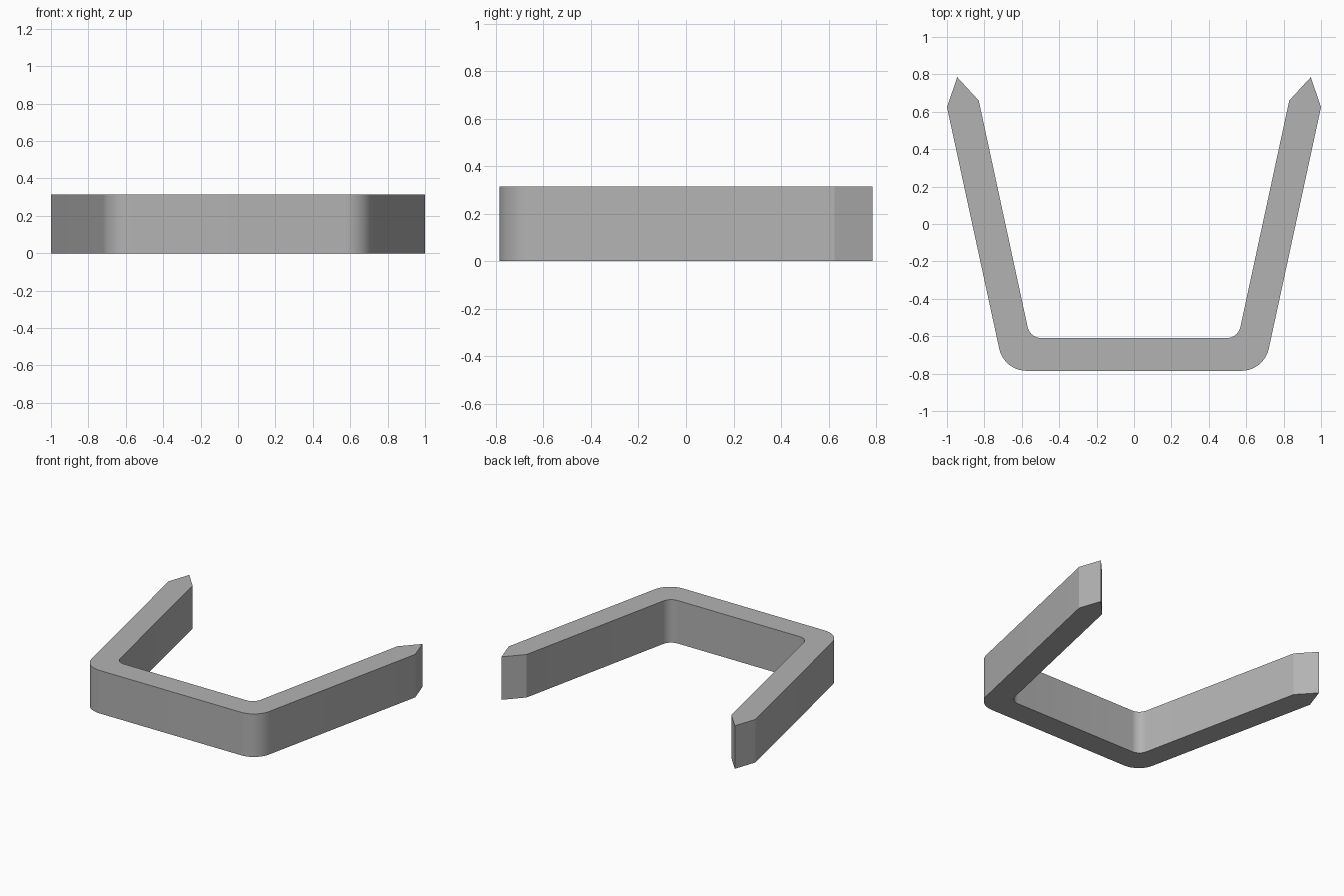
import bpy
import bmesh
import math
from mathutils import Vector

cube = bpy.data.objects.get("Cube")
if cube:
    bpy.data.objects.remove(cube, do_unlink=True)

HEIGHT = 0.315


def fillet(before, corner, after, radius, steps=10):
    """Points of a round corner, tangent to both neighbouring edges."""
    a = (Vector(before) - Vector(corner)).normalized()
    b = (Vector(after) - Vector(corner)).normalized()
    half = a.angle(b) / 2
    centre = Vector(corner) + (a + b).normalized() * radius / math.sin(half)
    start = Vector(corner) + a * radius / math.tan(half) - centre
    end = Vector(corner) + b * radius / math.tan(half) - centre
    sweep = math.pi - 2 * half
    return [centre + (start * math.sin(sweep * (1 - i / steps))
                      + end * math.sin(sweep * i / steps)) / math.sin(sweep)
            for i in range(steps + 1)]


# Grey metal
grey = bpy.data.materials.new("grey")
grey.use_nodes = True
colour = (0.45, 0.45, 0.45, 1)
grey.diffuse_color = colour
grey.node_tree.nodes["Principled BSDF"].inputs["Base Color"].default_value = colour

# Left half of the outline: outer bend, pointed arm end, inner bend
outer_end, tip, inner_end = (1, 0.625), (0.945, 0.785), (0.83, 0.66)
half = fillet((0, -0.785), (0.695, -0.785), outer_end, 0.15)
half += [Vector(p) for p in (outer_end, tip, inner_end)]
half += fillet(inner_end, (0.556, -0.61), (0, -0.61), 0.075)
outline = half + [Vector((-p.x, p.y)) for p in reversed(half)]

# Extrude the outline into the bracket
bm = bmesh.new()
base = bm.faces.new([bm.verts.new((p.x, p.y, 0)) for p in outline])
result = bmesh.ops.extrude_face_region(bm, geom=[base], use_keep_orig=True)
top = [v for v in result["geom"] if isinstance(v, bmesh.types.BMVert)]
bmesh.ops.translate(bm, vec=(0, 0, HEIGHT), verts=top)
bmesh.ops.recalc_face_normals(bm, faces=bm.faces)
mesh = bpy.data.meshes.new("bracket")
bm.to_mesh(mesh)
bm.free()

bracket = bpy.data.objects.new("bracket", mesh)
bpy.context.collection.objects.link(bracket)
mesh.materials.append(grey)
bpy.context.view_layer.objects.active = bracket
bracket.select_set(True)
bpy.ops.object.shade_smooth_by_angle(angle=math.radians(25))
